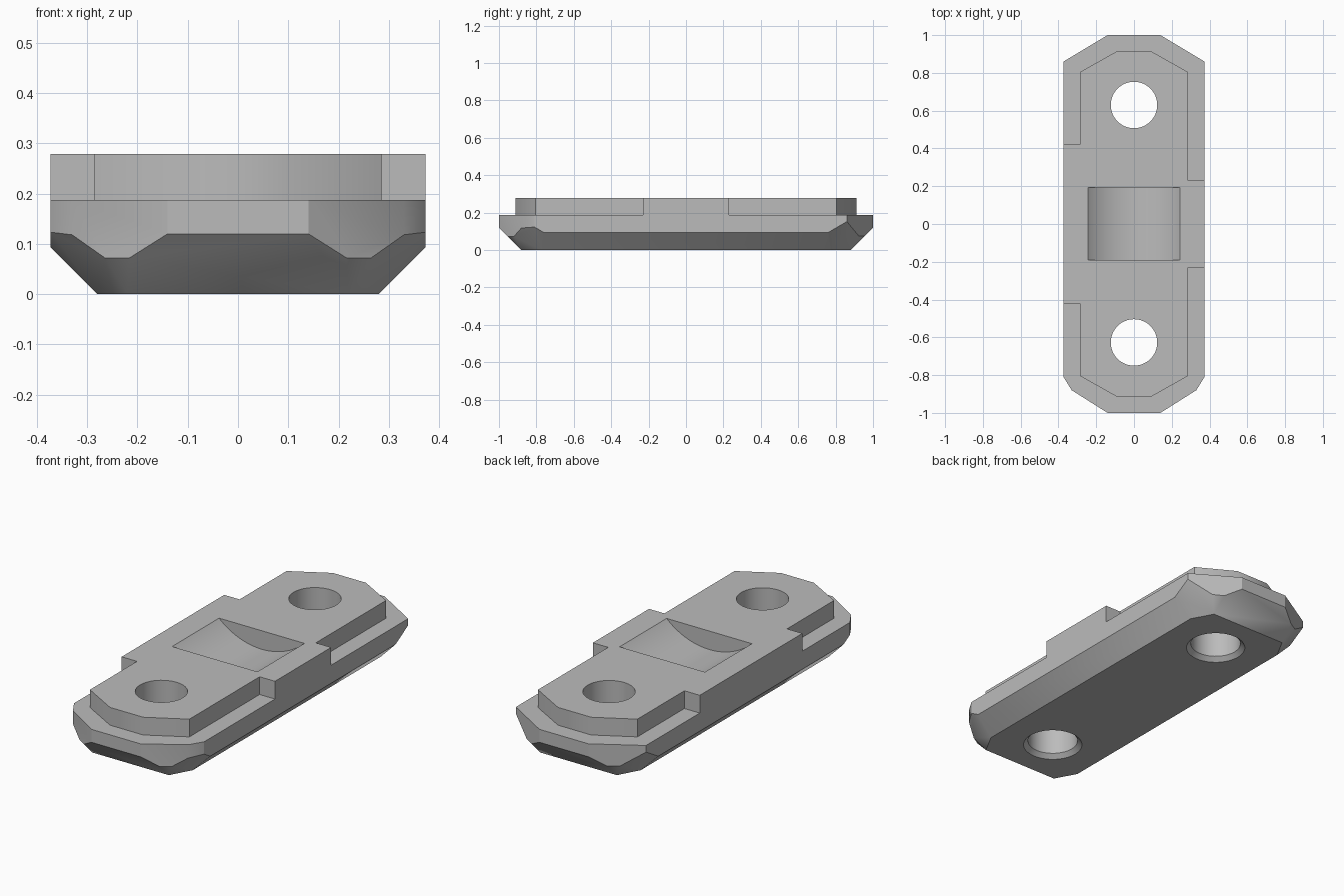
import bpy, bmesh, math
from mathutils import Vector

cube = bpy.data.objects.get("Cube")
if cube:
    bpy.data.objects.remove(cube, do_unlink=True)

TOP, RIM, HALF = 0.279, 0.187, 0.373

grey = bpy.data.materials.new("plain grey")
grey.use_nodes = True
grey.diffuse_color = (0.5, 0.5, 0.5, 1)
grey.node_tree.nodes["Principled BSDF"].inputs["Base Color"].default_value = grey.diffuse_color


def make_object(name, bm):
    bmesh.ops.recalc_face_normals(bm, faces=bm.faces)
    mesh = bpy.data.meshes.new(name)
    bm.to_mesh(mesh)
    bm.free()
    mesh.materials.append(grey)
    obj = bpy.data.objects.new(name, mesh)
    bpy.context.collection.objects.link(obj)
    return obj


def prism(outline, low, high):
    bm = bmesh.new()
    face = bm.faces.new([bm.verts.new((x, y, low)) for x, y in outline])
    walls = bmesh.ops.extrude_face_region(bm, geom=[face])["geom"]
    verts = [g for g in walls if isinstance(g, bmesh.types.BMVert)]
    bmesh.ops.translate(bm, verts=verts, vec=(0, 0, high - low))
    bmesh.ops.recalc_face_normals(bm, faces=bm.faces)
    return bm


def slice_off(bm, point, normal):
    geom = bm.verts[:] + bm.edges[:] + bm.faces[:]
    bmesh.ops.bisect_plane(bm, geom=geom, plane_co=point, plane_no=normal, clear_outer=True)
    rim = [e for e in bm.edges if e.is_boundary]
    if rim:
        bmesh.ops.holes_fill(bm, edges=rim)


def mirror_x(half):
    return half + [(-x, y) for x, y in reversed(half)]


# Lower body: long plate with pointed ends and bevelled underside
body_bm = prism(mirror_x([(0.14, -1), (0.33, -0.88), (HALF, -0.81), (HALF, 0.86), (0.14, 1)]), 0, RIM)
for s in (-1, 1):
    slice_off(body_bm, (s * 0.28, 0, 0), Vector((s, 0, -1)))
    slice_off(body_bm, (0, s * 0.88, 0), Vector((0, s, -1)))
    for t in (-1, 1):
        corner = (s * 0.22, t * 0.88, 0)
        slice_off(body_bm, corner, Vector((s * 0.88, t * 0.48, -0.82)))
        slice_off(body_bm, corner, Vector((s * 0.53, t * 0.85, -0.82)))
body = make_object("link_plate", body_bm)

# Raised deck: narrow ends, full-width shoulders of different length per side
def deck_side(s, shoulder):
    return [(s * 0.095, -0.912), (s * 0.285, -0.805), (s * 0.285, -shoulder), (s * HALF, -shoulder),
            (s * HALF, shoulder), (s * 0.285, shoulder), (s * 0.285, 0.805), (s * 0.095, 0.912)]

deck = make_object("raised_deck", prism(deck_side(1, 0.23) + deck_side(-1, 0.42)[::-1], 0.13, TOP))


def cylinder(bm, r1, r2, depth, segments):
    bmesh.ops.create_cone(bm, cap_ends=True, segments=segments, radius1=r1, radius2=r2, depth=depth)
    return bm


# Bolt hole cutters, each with a countersink below
cutters = []
for y in (-0.627, 0.63):
    bore = make_object("bolt_hole_cutter", cylinder(bmesh.new(), 0.123, 0.123, 1, 48))
    bore.location = (0, y, 0.1)
    sink = make_object("countersink_cutter", cylinder(bmesh.new(), 0.167, 0.123, 0.044, 48))
    sink.location = (0, y, 0)
    cutters += [bore, sink]

# Curved saddle cutter across the middle of the deck
saddle = make_object("saddle_cutter", cylinder(bmesh.new(), 0.36, 0.36, 0.385, 96))
saddle.rotation_euler.x = math.pi / 2
saddle.location = (0, 0.002, TOP + 0.264)
cutters.append(saddle)

# Join deck and body, cut the openings, then discard the helpers
for tool in [deck] + cutters:
    tool.hide_render = True
    mod = body.modifiers.new(tool.name, "BOOLEAN")
    mod.operation = "UNION" if tool is deck else "DIFFERENCE"
    mod.solver = "EXACT"
    mod.object = tool
bpy.context.view_layer.update()
result = bpy.data.meshes.new_from_object(body.evaluated_get(bpy.context.evaluated_depsgraph_get()))
body.modifiers.clear()
body.data = result
for tool in [deck] + cutters:
    bpy.data.objects.remove(tool, do_unlink=True)

# Merge coplanar faces and shade the curved walls smooth
bm = bmesh.new()
bm.from_mesh(result)
bmesh.ops.remove_doubles(bm, verts=bm.verts, dist=0.0002)
bmesh.ops.dissolve_limit(bm, angle_limit=math.radians(0.5), verts=bm.verts, edges=bm.edges)
bm.to_mesh(result)
bm.free()
bpy.ops.object.select_all(action="DESELECT")
body.select_set(True)
bpy.context.view_layer.objects.active = body
bpy.ops.object.shade_smooth_by_angle(angle=math.radians(30))
